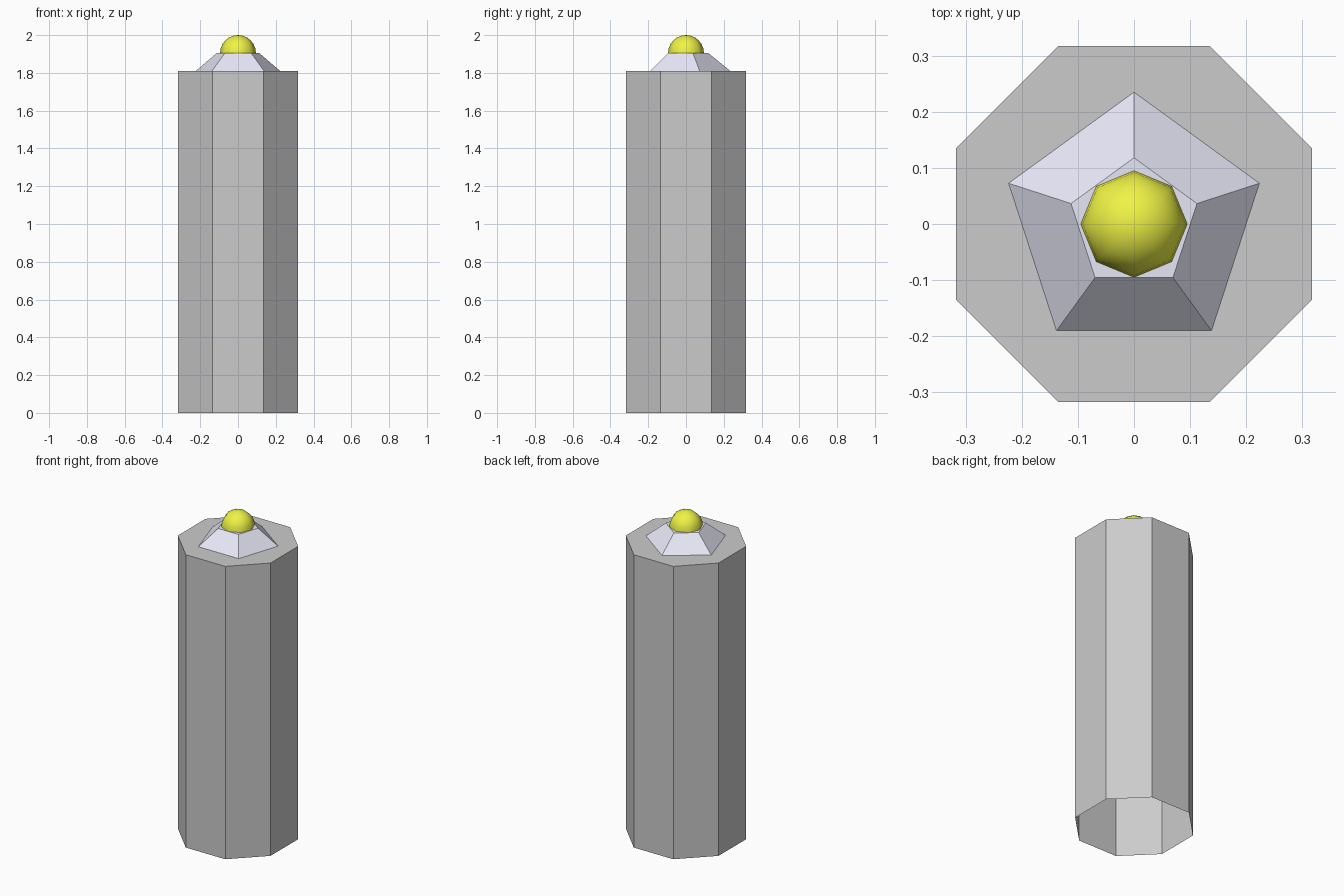
import bpy
import bmesh
from math import cos, sin, pi

if "Cube" in bpy.data.objects:
    bpy.data.objects.remove(bpy.data.objects["Cube"])


def ring(sides, radius, z, start=0.0):
    return [(radius * cos(start + 2 * pi * i / sides),
             radius * sin(start + 2 * pi * i / sides), z) for i in range(sides)]


def build(name, rings, tip=None, color=None, smooth=False):
    """Loft rings upward, open underneath; close with a tip or a flat cap."""
    bm = bmesh.new()
    loops = [[bm.verts.new(p) for p in r] for r in rings]
    n = len(loops[0])
    for lo, hi in zip(loops, loops[1:]):
        for i in range(n):
            j = (i + 1) % n
            bm.faces.new((lo[i], lo[j], hi[j], hi[i]))
    top = loops[-1]
    if tip:
        apex = bm.verts.new(tip)
        for i in range(n):
            bm.faces.new((top[i], top[(i + 1) % n], apex))
    else:
        bm.faces.new(top)
    for f in bm.faces:
        f.smooth = smooth
    mesh = bpy.data.meshes.new(name)
    bm.to_mesh(mesh)
    bm.free()
    obj = bpy.data.objects.new(name, mesh)
    bpy.context.collection.objects.link(obj)
    if color:
        mat = bpy.data.materials.new(name + "_color")
        mat.diffuse_color = color
        mat.use_nodes = True
        mat.node_tree.nodes["Principled BSDF"].inputs["Base Color"].default_value = mat.diffuse_color
        mesh.materials.append(mat)
    return obj


BODY_TOP, COLLAR_TOP = 1.81, 1.905

# Octagonal body, capped on top and open underneath
a, b = 0.317, 0.135
octagon = [(a, -b), (a, b), (b, a), (-b, a), (-a, b), (-a, -b), (-b, -a), (b, -a)]
build("body", [[(x, y, z) for x, y in octagon] for z in (0.0, BODY_TOP)])

# Five-sided tapered collar with one corner toward the back
build("collar", [ring(5, 0.235, BODY_TOP, pi / 2), ring(5, 0.118, COLLAR_TOP, pi / 2)],
      color=(0.80, 0.80, 0.93, 1))

# Smooth eight-sided lamp dome
R, STEPS = 0.095, 6
build("lamp_dome",
      [ring(8, R * cos(pi / 2 * k / STEPS), COLLAR_TOP + R * sin(pi / 2 * k / STEPS))
       for k in range(STEPS)],
      tip=(0, 0, COLLAR_TOP + R), color=(0.86, 0.90, 0.06, 1), smooth=True)
